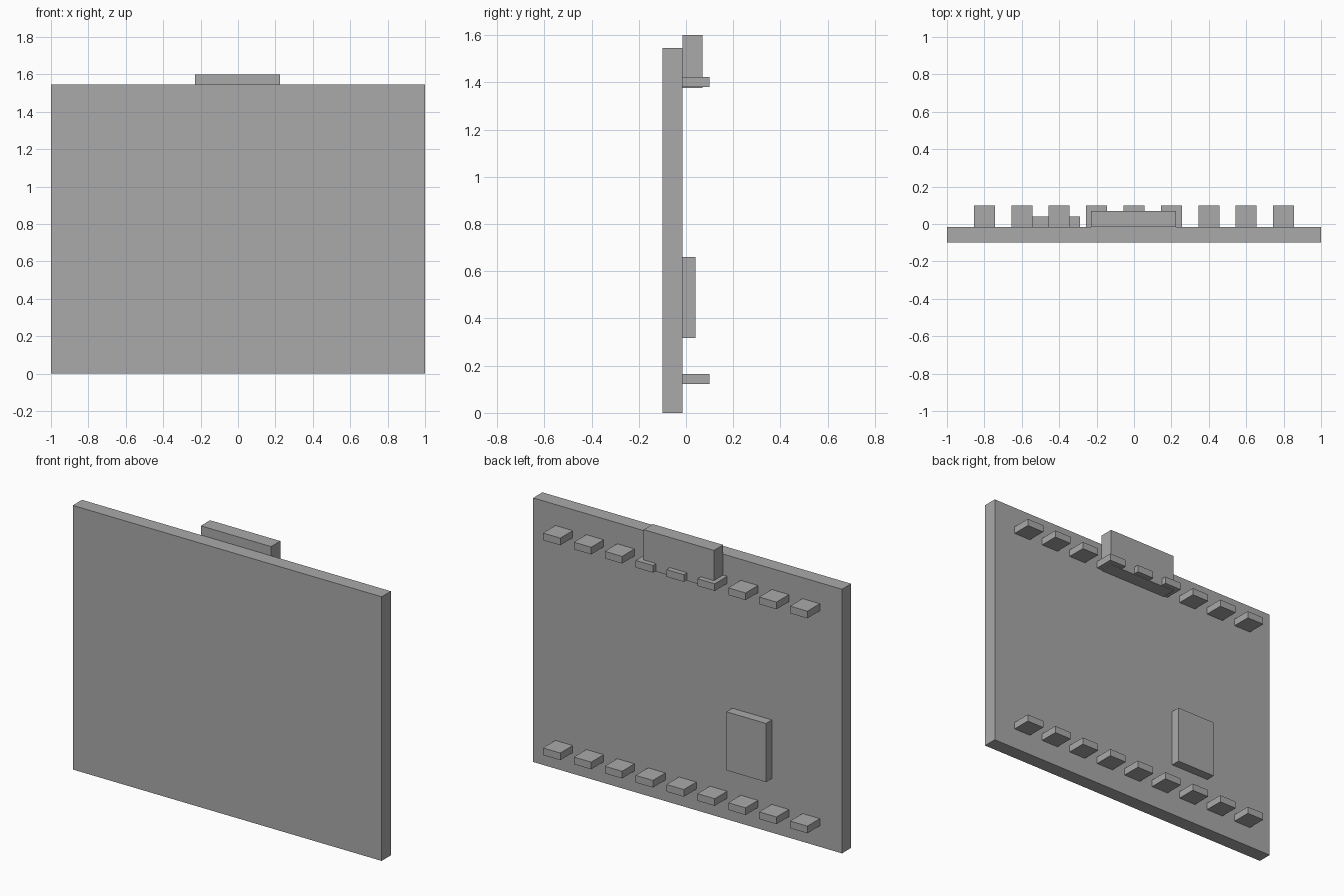
import bpy

cube = bpy.data.objects.get("Cube")
if cube:
    bpy.data.objects.remove(cube, do_unlink=True)

grey = bpy.data.materials.new("plain grey")
grey.use_nodes = True
colour = (0.4, 0.4, 0.4, 1)
grey.diffuse_color = colour
grey.node_tree.nodes["Principled BSDF"].inputs["Base Color"].default_value = colour

BACK = -0.015  # rear face of the board, where components are mounted


def box(name, x, y, z):
    """Box spanning the given (low, high) range on each axis."""
    bpy.ops.mesh.primitive_cube_add(size=1, location=[sum(r) / 2 for r in (x, y, z)])
    ob = bpy.context.object
    ob.name = name
    ob.scale = [r[1] - r[0] for r in (x, y, z)]
    bpy.ops.object.transform_apply(location=False, rotation=False, scale=True)
    ob.data.materials.append(grey)
    return ob


# Circuit board with its rear components
box("board", (-1, 1), (-0.1, BACK), (0, 1.546))
box("connector", (-0.23, 0.225), (BACK, 0.07), (1.376, 1.6))
box("chip", (-0.546, -0.29), (BACK, 0.04), (0.317, 0.66))

# Two rows of header pins
for row, z in (("lower", 0.144), ("upper", 1.402)):
    for i in range(9):
        x = (i - 4) * 0.2
        box(f"{row}_pin_{i + 1}", (x - 0.056, x + 0.056), (BACK, 0.1), (z - 0.021, z + 0.021))
